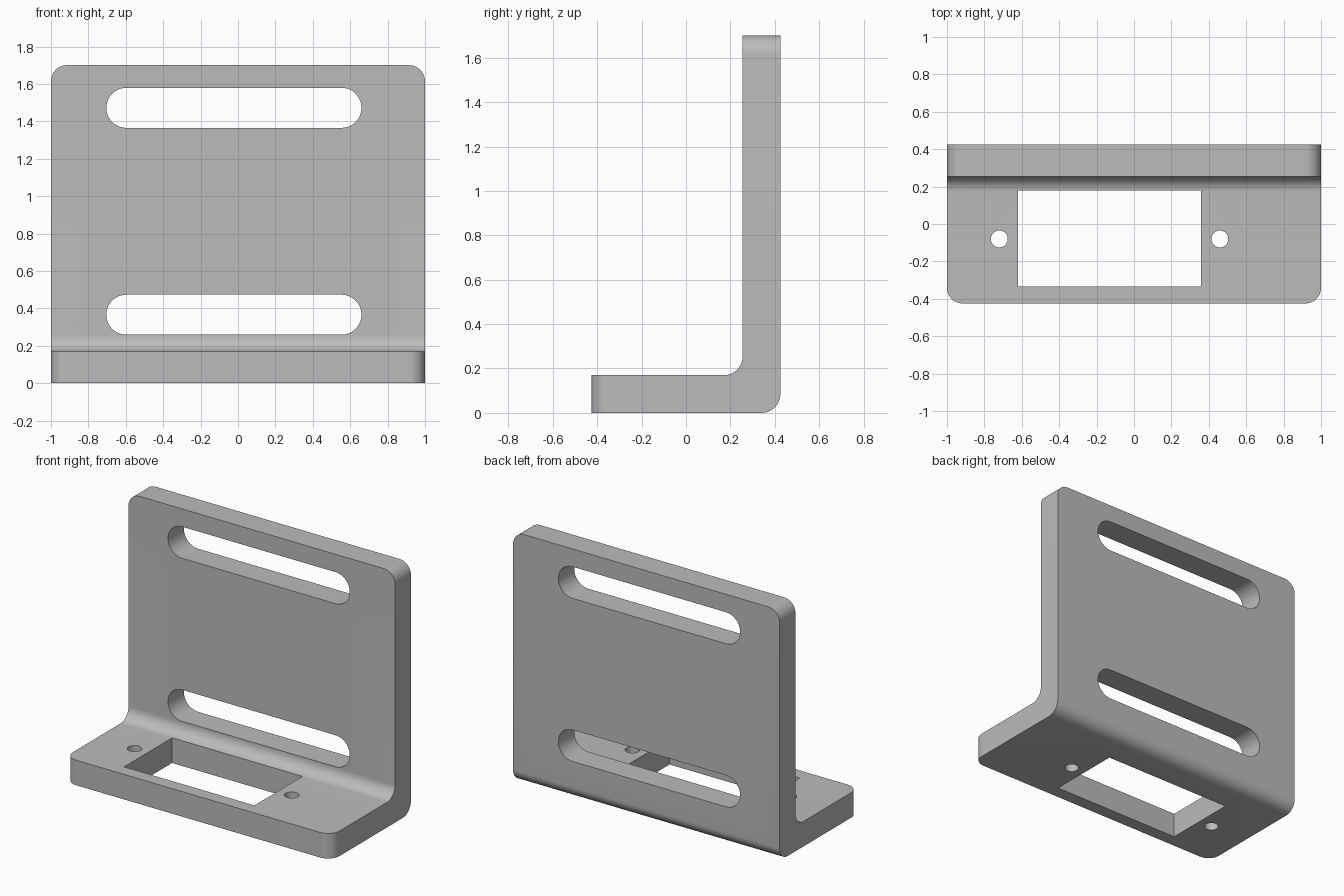
import bpy, bmesh, math

cube = bpy.data.objects.get("Cube")
if cube:
    bpy.data.objects.remove(cube, do_unlink=True)

W, D, H = 1.0, 0.425, 1.70      # half width, half depth, height
T, R = 0.17, 0.085              # plate thickness, rounding radius

grey = bpy.data.materials.new("plain grey")
grey.use_nodes = True
colour = (0.5, 0.5, 0.5, 1)
grey.diffuse_color = colour
grey.node_tree.nodes["Principled BSDF"].inputs["Base Color"].default_value = colour


def add_object(name, bm):
    bmesh.ops.recalc_face_normals(bm, faces=bm.faces[:])
    mesh = bpy.data.meshes.new(name)
    bm.to_mesh(mesh)
    bm.free()
    mesh.materials.append(grey)
    obj = bpy.data.objects.new(name, mesh)
    bpy.context.collection.objects.link(obj)
    return obj


def extrude(bm, points, vector):
    """Close a loop of points into a face and sweep it along a vector."""
    face = bm.faces.new([bm.verts.new(p) for p in points])
    new = bmesh.ops.extrude_face_region(bm, geom=[face])["geom"]
    verts = [v for v in new if isinstance(v, bmesh.types.BMVert)]
    bmesh.ops.translate(bm, vec=vector, verts=verts)


def slot(x0, x1, c, r, steps=24):
    """Outline with round ends; a plain circle when x0 equals x1."""
    ends = [(x1, -math.pi / 2), (x0, math.pi / 2)]
    pts = []
    for x, start in ends:
        count = steps if x0 == x1 else steps + 1
        for i in range(count):
            a = start + math.pi * i / steps
            pts.append((x + r * math.cos(a), c + r * math.sin(a)))
    return pts


# L-shaped bracket body
bm = bmesh.new()
profile = [(-D, 0), (D, 0), (D, H), (D - T, H), (D - T, T), (-D, T)]
extrude(bm, [(-W, y, z) for y, z in profile], (2 * W, 0, 0))


def is_rounded(edge):
    a, b = (v.co for v in edge.verts)
    mid = (a + b) / 2
    if abs(a.x - b.x) > W:                                   # bend lines
        outer = mid.y > D - 0.01 and mid.z < 0.01
        inner = abs(mid.y - D + T) < 0.01 and abs(mid.z - T) < 0.01
        return outer or inner
    front_corner = max(a.y, b.y) < -D + 0.01
    top_corner = min(a.z, b.z) > H - 0.01
    return front_corner or top_corner


bmesh.ops.bevel(bm, geom=[e for e in bm.edges if is_rounded(e)], offset=R,
                segments=12, profile=0.5, affect='EDGES', clamp_overlap=False)
bracket = add_object("bracket", bm)

# Cutters: two slots in the wall, a window and two screw holes in the base
bm = bmesh.new()
for z in (0.366, 1.472):
    extrude(bm, [(x, 0.1, h) for x, h in slot(-0.597, 0.553, z, 0.107)], (0, 0.5, 0))
for x in (-0.72, 0.459):
    extrude(bm, [(px, py, -0.1) for px, py in slot(x, x, -0.08, 0.045)], (0, 0, 0.4))
x0, x1, y0, y1 = -0.62, 0.358, -0.335, 0.179
extrude(bm, [(x0, y0, -0.1), (x1, y0, -0.1), (x1, y1, -0.1), (x0, y1, -0.1)], (0, 0, 0.4))
cutter = add_object("opening_cutter", bm)
cutter.hide_render = True

cut = bracket.modifiers.new("openings", 'BOOLEAN')
cut.operation = 'DIFFERENCE'
cut.solver = 'EXACT'
cut.object = cutter

# Apply the cut, then shade smooth with sharp edges kept
bpy.ops.object.select_all(action='DESELECT')
bracket.select_set(True)
bpy.context.view_layer.objects.active = bracket
bpy.ops.object.modifier_apply(modifier=cut.name)
bpy.data.objects.remove(cutter, do_unlink=True)
bpy.ops.object.shade_smooth_by_angle(angle=math.radians(30))
